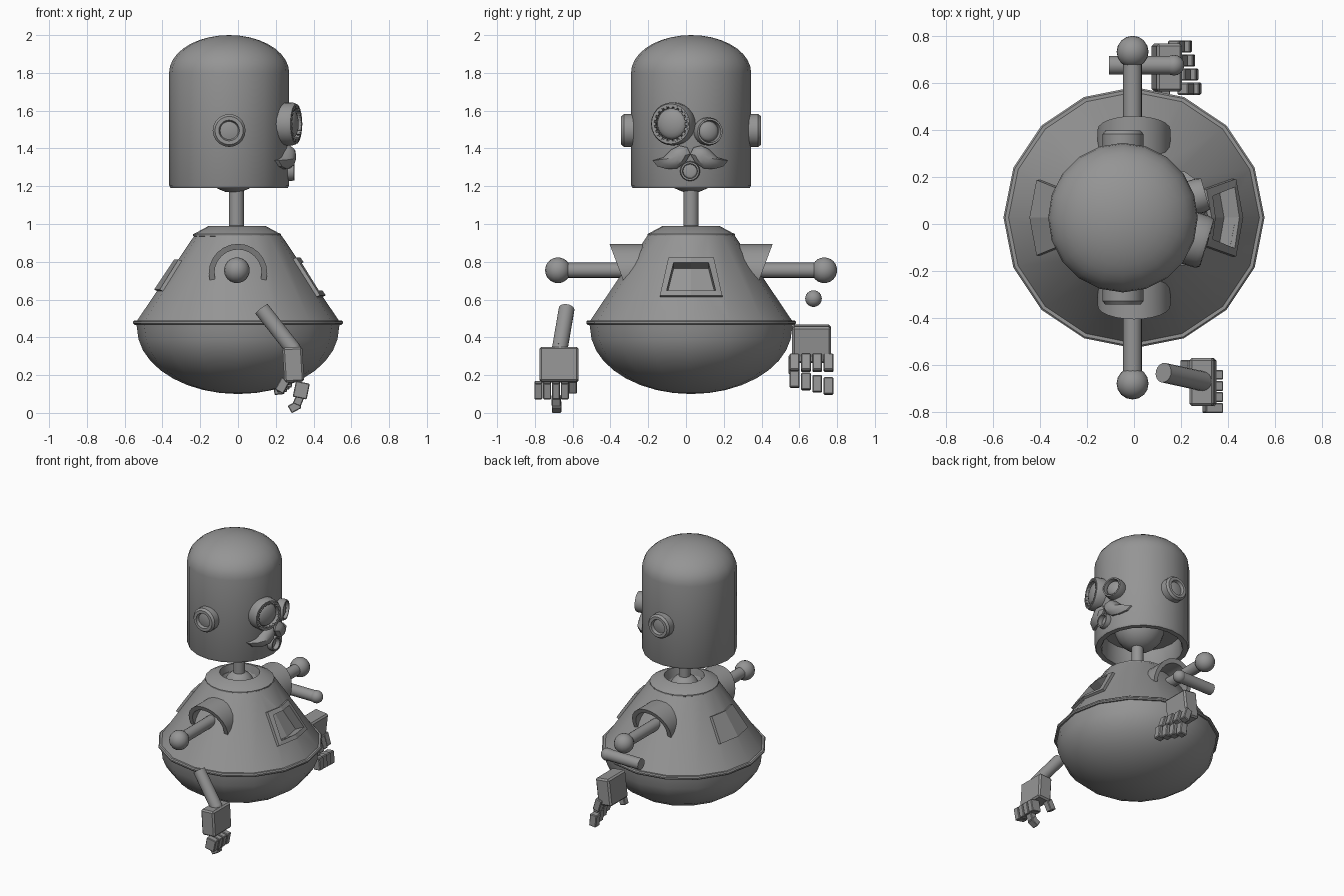
import bpy, bmesh, math
from mathutils import Vector, Matrix

if "Cube" in bpy.data.objects:
    bpy.data.objects.remove(bpy.data.objects["Cube"])

GREY = (0.3, 0.3, 0.3, 1)
metal = bpy.data.materials.new("grey_metal")
metal.use_nodes = True
metal.diffuse_color = GREY
metal.node_tree.nodes["Principled BSDF"].inputs["Base Color"].default_value = GREY

CY = 0.027                       # body axis in y
HEAD = Vector((-0.047, CY, 0))   # head axis
HEAD_R = 0.318


def finish(name, bm, smooth=True):
    bmesh.ops.recalc_face_normals(bm, faces=bm.faces)
    me = bpy.data.meshes.new(name)
    bm.to_mesh(me)
    bm.free()
    me.materials.append(metal)
    ob = bpy.data.objects.new(name, me)
    bpy.context.collection.objects.link(ob)
    if smooth:
        smooth_object(ob)
    return ob


def smooth_object(ob):
    bpy.ops.object.select_all(action='DESELECT')
    ob.select_set(True)
    bpy.context.view_layer.objects.active = ob
    bpy.ops.object.shade_smooth_by_angle(angle=math.radians(35))


def placed(loc, direction):
    turn = Vector(direction).to_track_quat('Z', 'Y').to_matrix().to_4x4()
    return Matrix.Translation(loc) @ turn


def lathe_mesh(profile, loc=(0, 0, 0), direction=(0, 0, 1), sides=20, closed=False):
    """Turn (radius, height) points round an axis."""
    bm = bmesh.new()
    rings = []
    for r, h in profile:
        if r == 0:
            rings.append([bm.verts.new((0, 0, h))] * sides)
        else:
            rings.append([bm.verts.new((r * math.cos(math.tau * i / sides),
                                        r * math.sin(math.tau * i / sides), h))
                          for i in range(sides)])
    pairs = list(zip(rings, rings[1:]))
    if closed:
        pairs.append((rings[-1], rings[0]))
    for a, b in pairs:
        for i in range(sides):
            j = (i + 1) % sides
            quad = list(dict.fromkeys((a[i], a[j], b[j], b[i])))
            if len(quad) > 2:
                bm.faces.new(quad)
    bm.transform(placed(loc, direction))
    return bm


def lathe(name, profile, *args, **kw):
    return finish(name, lathe_mesh(profile, *args, **kw))


def rod(name, a, b, r):
    a, b = Vector(a), Vector(b)
    n = (b - a).length
    return lathe(name, [(0, 0), (r, 0), (r, n), (0, n)], a, b - a, 16)


def ball(name, loc, r):
    bm = bmesh.new()
    bmesh.ops.create_uvsphere(bm, u_segments=16, v_segments=12, radius=r,
                              matrix=Matrix.Translation(loc))
    return finish(name, bm)


def box(name, loc, size, tilt=0):
    bm = bmesh.new()
    m = Matrix.Translation(loc) @ Matrix.Rotation(tilt, 4, 'Y') @ Matrix.Diagonal((*size, 1))
    bmesh.ops.create_cube(bm, size=1, matrix=m)
    bmesh.ops.bevel(bm, geom=bm.edges[:], offset=min(size) * 0.1, segments=1, affect='EDGES')
    return finish(name, bm, False)


def arc(rx, rz, z, start, end, n):
    """Points of an elliptic arc as (radius, height)."""
    out = []
    for i in range(n + 1):
        t = math.radians(start + (end - start) * i / n)
        r = rx * math.cos(t)
        out.append((r if r > 1e-4 else 0, z + rz * math.sin(t)))
    return out


# Body: round bowl below, cone above
def cone_r(z):
    return 0.54 - (z - 0.48) * 0.67


body = lathe("body", arc(0.535, 0.35, 0.45, -90, 0, 9)
             + [(0.54, 0.48), (0.23, 0.94), (0.13, 0.94), (0.11, 0.9), (0, 0.9)],
             (0, CY, 0), sides=16)
lathe("waist_rim", [(0.52, 0.466), (0.548, 0.466), (0.555, 0.474), (0.555, 0.483),
                    (0.548, 0.49), (0.52, 0.49)], (0, CY, 0), sides=16, closed=True)
lathe("collar", [(0.2, 0.93), (0.22, 0.93), (0.232, 0.937), (0.232, 0.947), (0.215, 0.955),
                 (0.15, 0.99), (0.135, 0.99), (0.125, 0.92)], (-0.005, CY, 0), closed=True)
ball("neck_socket_ball", (-0.008, CY, 0.9), 0.1)
rod("neck", (-0.008, CY, 0.95), (-0.008, CY, 1.2), 0.04)


# Chest and back panels, bent round the cone
def panel_point(side, y, z, lift):
    r = cone_r(z) + lift
    return (side * math.sqrt(r * r - y * y), CY + y, z + lift * 0.5)


def outline(top, bottom, z0, z1):
    return [(-bottom, z0), (0, z0), (bottom, z0), (top, z1), (0, z1), (-top, z1)]


def slab(name, side, pts, low, high):
    bm = bmesh.new()
    a, b = ([bm.verts.new(panel_point(side, y, z, h)) for y, z in pts] for h in (low, high))
    for v in (a, b):
        bm.faces.new((v[0], v[1], v[4], v[5]))
        bm.faces.new((v[1], v[2], v[3], v[4]))
    for i in range(6):
        j = (i + 1) % 6
        bm.faces.new((a[i], a[j], b[j], b[i]))
    return finish(name, bm, False)


inner = outline(0.092, 0.13, 0.64, 0.79)
cutter = slab("panel_cutter", 1, inner, -0.05, 0.06)
cutter.hide_render = True
mod = body.modifiers.new("panel_recess", 'BOOLEAN')
mod.operation, mod.object, mod.solver = 'DIFFERENCE', cutter, 'EXACT'
bpy.ops.object.select_all(action='DESELECT')
bpy.context.view_layer.objects.active = body
body.select_set(True)
bpy.ops.object.modifier_apply(modifier=mod.name)
bpy.data.objects.remove(cutter)
smooth_object(body)

bm = bmesh.new()
loops = [[bm.verts.new(panel_point(1, y, z, h)) for y, z in pts]
         for pts, h in ((outline(0.12, 0.165, 0.615, 0.815), -0.02),
                        (outline(0.12, 0.165, 0.615, 0.815), 0.015),
                        (inner, 0.015), (inner, -0.02))]
for a, b in zip(loops, loops[1:] + loops[:1]):
    for i in range(6):
        j = (i + 1) % 6
        bm.faces.new((a[i], a[j], b[j], b[i]))
finish("chest_panel_frame", bm, False)
slab("back_panel", -1, outline(0.12, 0.16, 0.645, 0.805), -0.02, 0.015)

# Shoulders: hollow housings with slanted mouths, upper arms and elbow balls
for s, side in ((1, "left"), (-1, "right")):
    bm = lathe_mesh([(0.155, 0.1), (0.155, 0.374), (0.125, 0.374), (0.125, 0.1)],
                    (0, CY, 0.74), (0, s, 0), 24, True)
    for v in bm.verts:
        if abs(v.co.y - CY) > 0.3:
            v.co.y += s * 0.375 * (v.co.z - 0.74)
    finish(side + "_shoulder_housing", bm)
    end = (-0.006, CY + s * 0.705, 0.755)
    rod(side + "_upper_arm", (-0.006, CY + s * 0.2, 0.755), end, 0.04)
    ball(side + "_elbow_ball", end, 0.068)

# Head: domed shell, open underneath, with a ball joint inside
lathe("head", [(0, 1.32), (0.26, 1.32), (0.268, 1.2), (0.275, 1.19), (0.31, 1.19),
               (HEAD_R, 1.205)] + arc(HEAD_R, 0.2, 1.8, 0, 90, 9), HEAD)
ball("head_joint_ball", (-0.025, CY, 1.335), 0.17)

# Ears
ear = [(0, 0.29), (0.087, 0.29), (0.087, 0.355), (0.075, 0.37), (0.055, 0.37),
       (0.048, 0.35), (0.045, 0.35), (0.04, 0.352), (0, 0.352)]
for s, side in ((1, "left"), (-1, "right")):
    lathe(side + "_ear", ear, HEAD + Vector((0, 0, 1.495)), (0, s, 0), 20)


# Eyes and mouth stand out from the head along its radius
def face_part(name, angle, z, profile, sides=24):
    a = math.radians(angle)
    lathe(name, profile, HEAD + Vector((0, 0, z)), (math.cos(a), math.sin(a), 0), sides)


def rimmed(r, back, front, inner_r, bulge):
    return ([(0, back), (r * 0.93, back), (r, back + 0.02), (r, front - 0.02),
             (r * 0.93, front), (inner_r * 1.08, front), (inner_r, front - 0.03)]
            + arc(inner_r * 0.97, bulge, front - 0.03, 0, 90, 5))


face_part("big_eye", -17, 1.53, rimmed(0.114, 0.25, 0.372, 0.085, 0.035))
face_part("small_eye", 16, 1.49, rimmed(0.074, 0.27, 0.365, 0.055, 0.025))
face_part("mouth", -1, 1.28, rimmed(0.053, 0.28, 0.345, 0.037, 0.005), 16)

# Small teeth round the big lens
a = math.radians(-17)
eye_frame = placed(HEAD + Vector((0, 0, 1.53)), (math.cos(a), math.sin(a), 0))
bm = bmesh.new()
for i in range(20):
    m = eye_frame @ Matrix.Rotation(math.tau * i / 20, 4, 'Z')
    m = m @ Matrix.Translation((0.09, 0, 0.365)) @ Matrix.Diagonal((0.016, 0.016, 0.02, 1))
    bmesh.ops.create_cube(bm, size=1, matrix=m)
finish("big_eye_teeth", bm, False)

# Moustache: one puffed half, mirrored
half = [(0, 1.37), (0.016, 1.405), (0.058, 1.415), (0.1, 1.395), (0.143, 1.352),
        (0.2, 1.336), (0.175, 1.305), (0.122, 1.29), (0.069, 1.295), (0.026, 1.326)]
mid = (0.085, 1.35)
for s, side in ((1, "left"), (-1, "right")):
    bm = bmesh.new()
    rings = []
    for k, r in ((1, 0.3), (1, 0.33), (0.7, 0.352), (0.3, 0.36)):
        ring = []
        for y, z in half:
            y, z = mid[0] + (y - mid[0]) * k, mid[1] + (z - mid[1]) * k
            ring.append(bm.verts.new((HEAD.x + math.sqrt(r * r - y * y), CY - 0.004 + s * y, z)))
        rings.append(ring)
    for p, q in zip(rings, rings[1:]):
        for i in range(len(half)):
            j = (i + 1) % len(half)
            bm.faces.new((p[i], p[j], q[j], q[i]))
    bm.faces.new(rings[-1])
    bm.faces.new(rings[0])
    finish(side + "_moustache", bm)

# Lowered arm and hand on the right
rod("right_forearm", (0.125, -0.632, 0.55), (0.29, -0.668, 0.34), 0.042)
ball("right_wrist_ball", (0.29, -0.668, 0.34), 0.042)
box("right_palm", (0.293, -0.672, 0.255), (0.105, 0.205, 0.185), -0.06)
for i in range(4):
    y = -0.782 + i * 0.047
    box(f"right_finger_{i}", (0.335, y, 0.12), (0.075, 0.042, 0.085), 0.2)
box("right_fingertip", (0.32, -0.687, 0.065), (0.045, 0.05, 0.05), 0.4)
box("right_fingertip_end", (0.3, -0.685, 0.032), (0.06, 0.05, 0.045), -0.5)
box("right_thumb", (0.235, -0.6, 0.145), (0.05, 0.045, 0.075), 0.5)

# Raised arm and hand on the left
rod("left_forearm", (-0.106, 0.675, 0.605), (0.17, 0.675, 0.605), 0.04)
ball("left_wrist_ball", (0.17, 0.675, 0.605), 0.044)
box("left_palm", (0.14, 0.665, 0.365), (0.11, 0.205, 0.195), 0.12)
for i in range(4):
    y, x = 0.575 + i * 0.06, 0.255 - i * 0.013
    box(f"left_finger_{i}", (x - 0.035, y, 0.265), (0.05, 0.052, 0.09), -0.3)
    box(f"left_fingertip_{i}", (x, y, 0.178 - i * 0.012), (0.055, 0.052, 0.09), -0.1)
box("left_thumb", (0.12, 0.565, 0.255), (0.045, 0.045, 0.09), 0.3)
